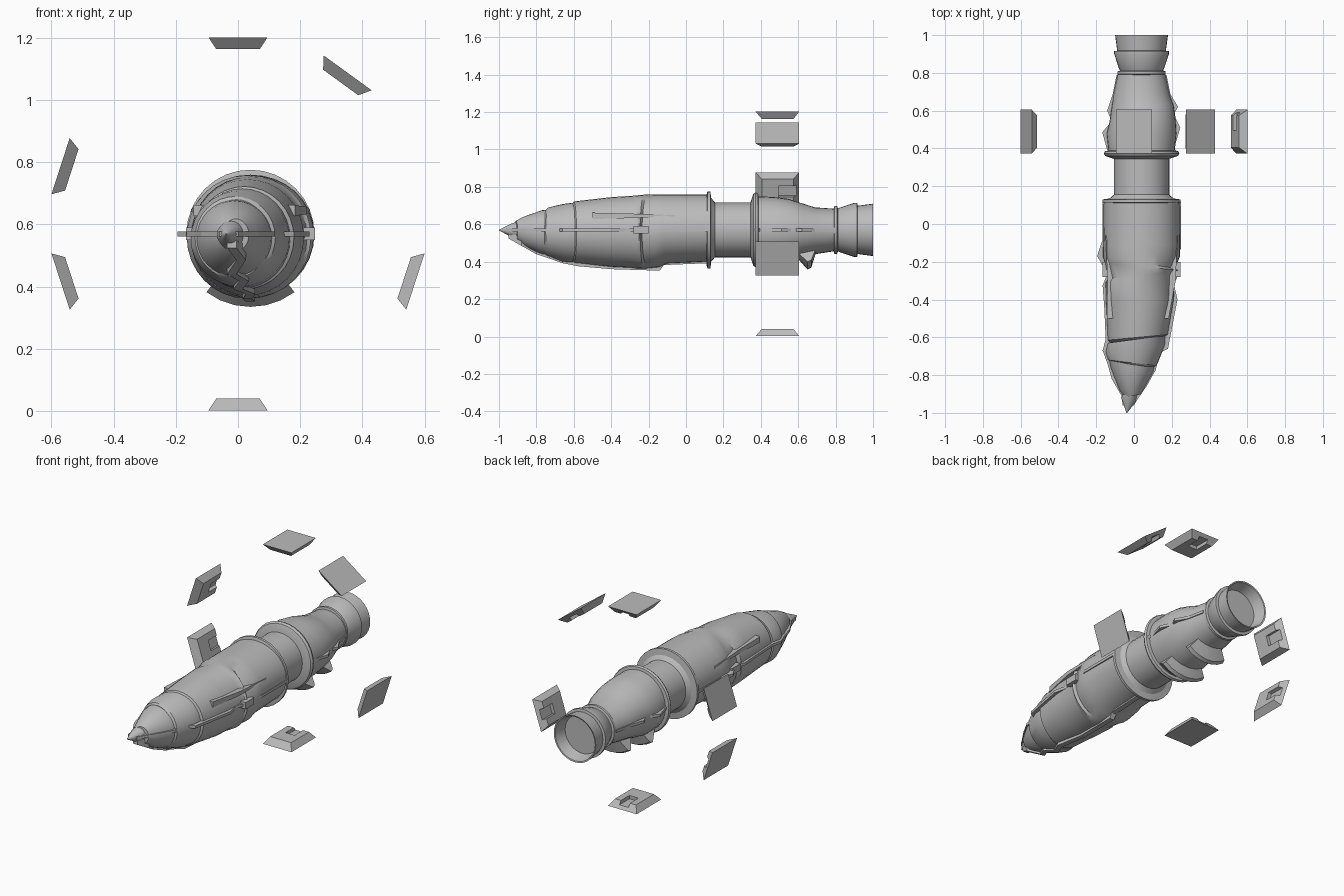
import bpy, bmesh, math
from mathutils import Vector, Matrix

if "Cube" in bpy.data.objects:
    bpy.data.objects.remove(bpy.data.objects["Cube"])

grey = bpy.data.materials.new("plain_grey")
grey.diffuse_color = (0.5, 0.5, 0.5, 1)
grey.use_nodes = True
grey.node_tree.nodes["Principled BSDF"].inputs["Base Color"].default_value = grey.diffuse_color
CX, CZ = 0.04, 0.57


def finish(name, bm, angle=None):
    bmesh.ops.remove_doubles(bm, verts=bm.verts, dist=1e-5)
    bmesh.ops.recalc_face_normals(bm, faces=bm.faces)
    me = bpy.data.meshes.new(name)
    bm.to_mesh(me)
    bm.free()
    ob = bpy.data.objects.new(name, me)
    bpy.context.collection.objects.link(ob)
    me.materials.append(grey)
    if angle:
        bpy.ops.object.select_all(action='DESELECT')
        ob.select_set(True)
        bpy.context.view_layer.objects.active = ob
        bpy.ops.object.shade_smooth_by_angle(angle=math.radians(angle))
    return ob


def skin(bm, rows, closed=True):
    for a, b in zip(rows, rows[1:]):
        n = len(a)
        for i in range(n if closed else n - 1):
            j = (i + 1) % n
            bm.faces.new((a[i], a[j], b[j], b[i]))


def loft(name, rings, seg=32, cap=True):
    """Rings: y, x left, x right, z bottom, z top, skew of y across x."""
    bm = bmesh.new()
    rows = []
    for y, x0, x1, z0, z1, skew in rings:
        row = []
        for i in range(seg):
            t = 2 * math.pi * i / seg
            row.append(bm.verts.new(((x0 + x1) / 2 + (x1 - x0) / 2 * math.cos(t),
                                     y + skew * math.cos(t),
                                     (z0 + z1) / 2 + (z1 - z0) / 2 * math.sin(t))))
        rows.append(row)
    skin(bm, rows)
    if cap:
        bm.faces.new(rows[0])
        bm.faces.new(rows[-1])
    return finish(name, bm, 30)


def lathe(name, profile):
    return loft(name, [(y, CX - r, CX + r, CZ - r, CZ + r, 0) for y, r in profile])


# Nose cones, each shifted sideways from the next
loft("nose_tip", [(-1, -.04, -.036, .567, .571, 0), (-.93, -.068, .01, .53, .605, -.01),
                  (-.90, -.062, .02, .515, .615, .01), (-.87, -.06, .03, .51, .62, 0)])
loft("nose_cone", [(-.91, -.05, .035, .515, .618, .01), (-.87, -.078, .06, .485, .64, .01),
                   (-.77, -.125, .105, .44, .675, -.01), (-.70, -.14, .115, .425, .682, -.015)])
loft("nose_collar", [(-.745, -.11, .10, .43, .68, -.015), (-.735, -.138, .12, .425, .69, -.015),
                     (-.66, -.152, .165, .40, .708, .02), (-.61, -.14, .168, .395, .715, .02)])

# Main hull with the skewed waist groove
loft("main_hull", [(-.62, -.12, .15, .42, .69, .015), (-.60, -.14, .18, .392, .722, .015),
                   (-.40, -.15, .212, .372, .745, 0), (-.29, -.152, .215, .366, .752, .02),
                   (-.27, -.138, .222, .364, .754, .02), (-.225, -.155, .235, .362, .758, -.02),
                   (-.205, -.165, .218, .362, .758, -.03), (-.14, -.164, .244, .37, .76, -.03),
                   (-.10, -.162, .244, .39, .76, -.02), (.12, -.16, .242, .40, .76, 0)])
lathe("hull_rear_ring", [(.11, .19), (.115, .206), (.13, .206), (.135, .17), (.155, .147)])
lathe("neck", [(.14, .147), (.37, .147)])
lathe("rear_flange", [(.345, .147), (.36, .192), (.372, .2), (.385, .195), (.39, .17)])

# Rear bulge, nozzle rings and hollow nozzle
loft("rear_bulge", [(.38, -.135, .215, .39, .75, 0), (.48, -.145, .225, .395, .745, 0),
                    (.55, -.13, .22, .405, .735, .01), (.62, -.12, .21, .425, .712, .01),
                    (.69, -.108, .188, .44, .69, 0), (.80, -.085, .165, .457, .683, 0)])
lathe("nozzle_ring", [(.79, .115), (.793, .128), (.808, .128), (.812, .115), (.825, .115)])
lathe("flared_collar", [(.815, .115), (.825, .12), (.90, .145), (.915, .145), (.918, .125), (.93, .12)])
lathe("nozzle", [(.91, .128), (1.0, .14), (.998, .132), (.88, .10)])

# Zigzag trims on both sides: (y, x) outlines laid flat at mid height
LEFT = [(-.96, -.06), (-.91, -.066), (-.82, -.118), (-.74, -.14), (-.67, -.166), (-.61, -.15),
        (-.45, -.157), (-.325, -.166), (-.265, -.142), (-.17, -.195), (-.08, -.166), (.12, -.166)]
RIGHT = [(-.96, .0), (-.93, .018), (-.86, .066), (-.77, .117), (-.69, .123), (-.66, .18),
         (-.4, .23), (-.32, .212), (-.25, .243), (-.215, .21), (-.13, .248), (.12, .248)]
LEFT_REAR = [(.385, -.14), (.485, -.168), (.545, -.118), (.60, -.142), (.69, -.112), (.79, -.092)]
RIGHT_REAR = [(.37, .242), (.40, .212), (.51, .245), (.58, .21), (.62, .233), (.69, .192), (.79, .172)]
KEEL = [(-.95, -.02, .525), (-.88, .01, .485), (-.80, -.02, .44), (-.73, .02, .417), (-.66, .0, .392),
        (-.58, .04, .376), (-.4, .03, .36), (-.14, .04, .352), (-.12, .04, .382), (.12, .04, .392)]


def trim(name, path, inward, half):
    """Rectangular bar: path on its outer edge, inward depth, half thickness."""
    bm = bmesh.new()
    rows = []
    for p in path:
        p = Vector(p)
        rows.append([bm.verts.new(p + half), bm.verts.new(p - half),
                     bm.verts.new(p - half + inward), bm.verts.new(p + half + inward)])
    skin(bm, rows)
    bm.faces.new(rows[0])
    bm.faces.new(rows[-1])
    return finish(name, bm)


for name, path, side in (("left_front_trim", LEFT, 1), ("right_front_trim", RIGHT, -1),
                         ("left_rear_trim", LEFT_REAR, 1), ("right_rear_trim", RIGHT_REAR, -1)):
    trim(name, [(x, y, CZ) for y, x in path], Vector((side * .035, 0, 0)), Vector((0, 0, .008)))
trim("keel_trim", [(x, y, z) for y, x, z in KEEL], Vector((0, 0, .04)), Vector((.015, 0, 0)))

# Clamps where the side trims cross the waist, and tapering upper side rails
for side, label in ((-1, "left"), (1, "right")):
    x = CX + side * .185
    trim(label + "_waist_clamp", [(x + side * .022, -.28, CZ), (x + side * .022, -.2, CZ)],
         Vector((-side * .05, 0, 0)), Vector((0, 0, .02)))
    bm = bmesh.new()
    rows = []
    for y, r, h in ((-.5, .176, .017), (-.3, .194, .012), (-.06, .205, .004)):
        rows.append([bm.verts.new((CX - (.02 if y < -.4 else 0) + side * (r - d) * .93, y, .645 + s * h))
                     for d, s in ((0, 1), (0, -1), (.05, -1), (.05, 1))])
    skin(bm, rows)
    bm.faces.new(rows[0])
    bm.faces.new(rows[-1])
    finish(label + "_side_rail", bm)


# Curved scoops under the rear bulge
def scoop(name, y0, y1, r0, r1, a0, a1):
    bm = bmesh.new()
    rows = []
    n = 6
    for i in range(n + 1):
        a = math.radians(a0 + (a1 - a0) * i / n)
        rows.append([bm.verts.new((CX + r * math.cos(a), y, CZ + r * math.sin(a)))
                     for y, r in ((y0, r0), (y1, r1), (y1 + .02, r1 - .01), (y1 + .05, r0 - .04))])
    skin(bm, rows)
    bm.faces.new(rows[0])
    bm.faces.new(rows[-1])
    finish(name, bm, 30)


scoop("front_scoop", .39, .46, .175, .235, -127, -53)
scoop("rear_scoop", .59, .65, .145, .212, -127, -53)

# Floating bevelled plates on a ten-sided ring, six places filled, pocket at the rear of each
for k, deg in enumerate((90, 54, 162, 198, -18, -90)):
    bm = bmesh.new()
    o = [(-.095, .372), (.095, .372), (.095, .605), (-.095, .605)]
    i = [(-.07, .405), (.07, .405), (.07, .575), (-.07, .575)]
    outer = [bm.verts.new((x, y, .6)) for x, y in o]
    inner = [bm.verts.new((x, y, .562)) for x, y in i]
    skin(bm, [outer, inner])
    bm.faces.new(outer)
    bm.faces.new(inner)
    place = Matrix.Translation((0, 0, .602)) @ Matrix.Rotation(math.radians(90 - deg), 4, 'Y')
    bm.transform(place)
    plate = finish("floating_plate_%d" % (k + 1), bm)
    cb = bmesh.new()
    bmesh.ops.create_cube(cb, size=1, matrix=place @ Matrix.Translation((0, .56, .55))
                          @ Matrix.Diagonal((.06, .13, .064, 1)))
    cutter = finish("pocket_cutter_%d" % (k + 1), cb)
    cutter.hide_render = True
    cutter.hide_set(True)
    mod = plate.modifiers.new("pocket", 'BOOLEAN')
    mod.operation = 'DIFFERENCE'
    mod.solver = 'EXACT'
    mod.object = cutter
